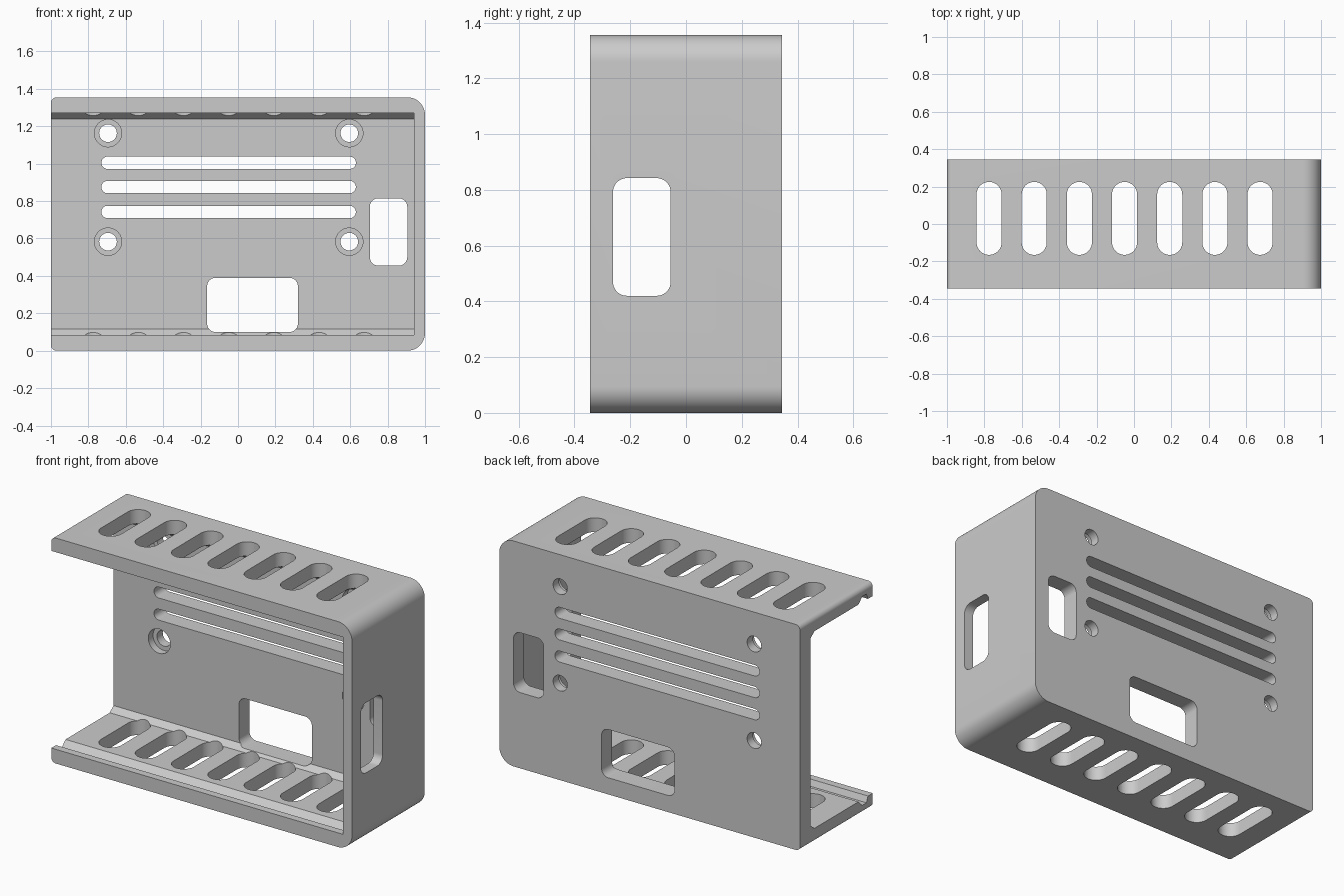
import bpy, bmesh, math
from mathutils import Vector

old = bpy.data.objects.get("Cube")
if old:
    bpy.data.objects.remove(old, do_unlink=True)

H, D = 1.355, 0.345          # height, half depth
T, SIDE, BACK = 0.085, 0.06, 0.1   # plate, side wall and back wall thickness

grey = bpy.data.materials.new("plain grey")
grey.use_nodes = True
grey.diffuse_color = (0.6, 0.6, 0.6, 1)
bsdf = grey.node_tree.nodes["Principled BSDF"]
bsdf.inputs["Base Color"].default_value = grey.diffuse_color
bsdf.inputs["Roughness"].default_value = 0.6


def rounded(u0, u1, v0, v1, left, right=None, steps=12):
    """Rounded rectangle outline with one radius for each side."""
    right = left if right is None else right
    corners = [(u1 - right, v1 - right, right, 0), (u0 + left, v1 - left, left, 1),
               (u0 + left, v0 + left, left, 2), (u1 - right, v0 + right, right, 3)]
    pts = []
    for cu, cv, r, quarter in corners:
        for i in range(steps + 1):
            a = (quarter + i / steps) * math.pi / 2
            p = (cu + r * math.cos(a), cv + r * math.sin(a))
            if not pts or math.dist(p, pts[-1]) > 1e-4:
                pts.append(p)
    if math.dist(pts[0], pts[-1]) < 1e-4:
        pts.pop()
    return pts


def circle(u, v, r):
    return rounded(u - r, u + r, v - r, v + r, r)


def prisms(name, outlines, axis, start, end):
    """Extrude outlines along an axis into one object."""
    place = {"X": lambda u, v, w: (w, u, v), "Y": lambda u, v, w: (u, w, v),
             "Z": lambda u, v, w: (u, v, w)}[axis]
    bm = bmesh.new()
    for outline in outlines:
        face = bm.faces.new([bm.verts.new(place(u, v, start)) for u, v in outline])
        out = bmesh.ops.extrude_face_region(bm, geom=[face])
        moved = [g for g in out["geom"] if isinstance(g, bmesh.types.BMVert)]
        bmesh.ops.translate(bm, verts=moved, vec=Vector(place(0, 0, end - start)))
    bmesh.ops.recalc_face_normals(bm, faces=bm.faces)
    mesh = bpy.data.meshes.new(name)
    bm.to_mesh(mesh)
    bm.free()
    mesh.materials.append(grey)
    obj = bpy.data.objects.new(name, mesh)
    bpy.context.collection.objects.link(obj)
    return obj


# Solid block with large radii at the closed end
cover = prisms("cover_shell", [rounded(-1, 1, 0, H, 0.03, 0.095)], "Y", -D, D)

# Cavity section: front lip, groove, floor, chamfer to the back wall; mirrored for the top
inner = D - BACK
half = [(-D - 0.1, T), (-D + 0.045, T), (-D + 0.06, T - 0.035), (-D + 0.1, T - 0.035),
        (-D + 0.135, T), (inner - 0.035, T), (inner, T + 0.03)]
section = half + [(y, H - z) for y, z in reversed(half)]
cutters = [prisms("cavity_cutter", [section], "X", -1.2, 1 - SIDE)]

# Vent slots through the top and bottom plates
vents = [rounded(x - 0.067, x + 0.067, -0.165, 0.225, 0.0669)
         for x in (-0.775 + 0.2415 * i for i in range(7))]
cutters.append(prisms("vent_cutter", vents, "Z", -0.2, H + 0.2))

# Long slots and rounded windows in the back wall
openings = [rounded(-0.73, 0.63, z - 0.033, z + 0.033, 0.0325) for z in (0.742, 0.875, 1.005)]
openings += [rounded(-0.165, 0.32, 0.1, 0.39, 0.045), rounded(0.705, 0.905, 0.455, 0.815, 0.045)]

# Screw holes, counterbored from the inside
spots = [(x, z) for x in (-0.695, 0.595) for z in (0.583, 1.163)]
openings += [circle(x, z, 0.047) for x, z in spots]
cutters.append(prisms("back_cutter", openings, "Y", 0.15, D + 0.2))
cutters.append(prisms("counterbore_cutter", [circle(x, z, 0.073) for x, z in spots],
                      "Y", 0.15, inner + 0.045))

# Window in the side wall
cutters.append(prisms("side_cutter", [rounded(-0.262, -0.055, 0.42, 0.842, 0.05)], "X", 0.9, 1.2))

# Cut everything out and tidy up
bpy.context.view_layer.objects.active = cover
for cutter in cutters:
    cutter.hide_render = True
    mod = cover.modifiers.new(cutter.name, "BOOLEAN")
    mod.operation, mod.solver, mod.object = "DIFFERENCE", "EXACT", cutter
    bpy.ops.object.modifier_apply(modifier=mod.name)
    bpy.data.objects.remove(cutter, do_unlink=True)

bpy.ops.object.select_all(action="DESELECT")
cover.select_set(True)
bpy.ops.object.shade_smooth_by_angle(angle=math.radians(25))
